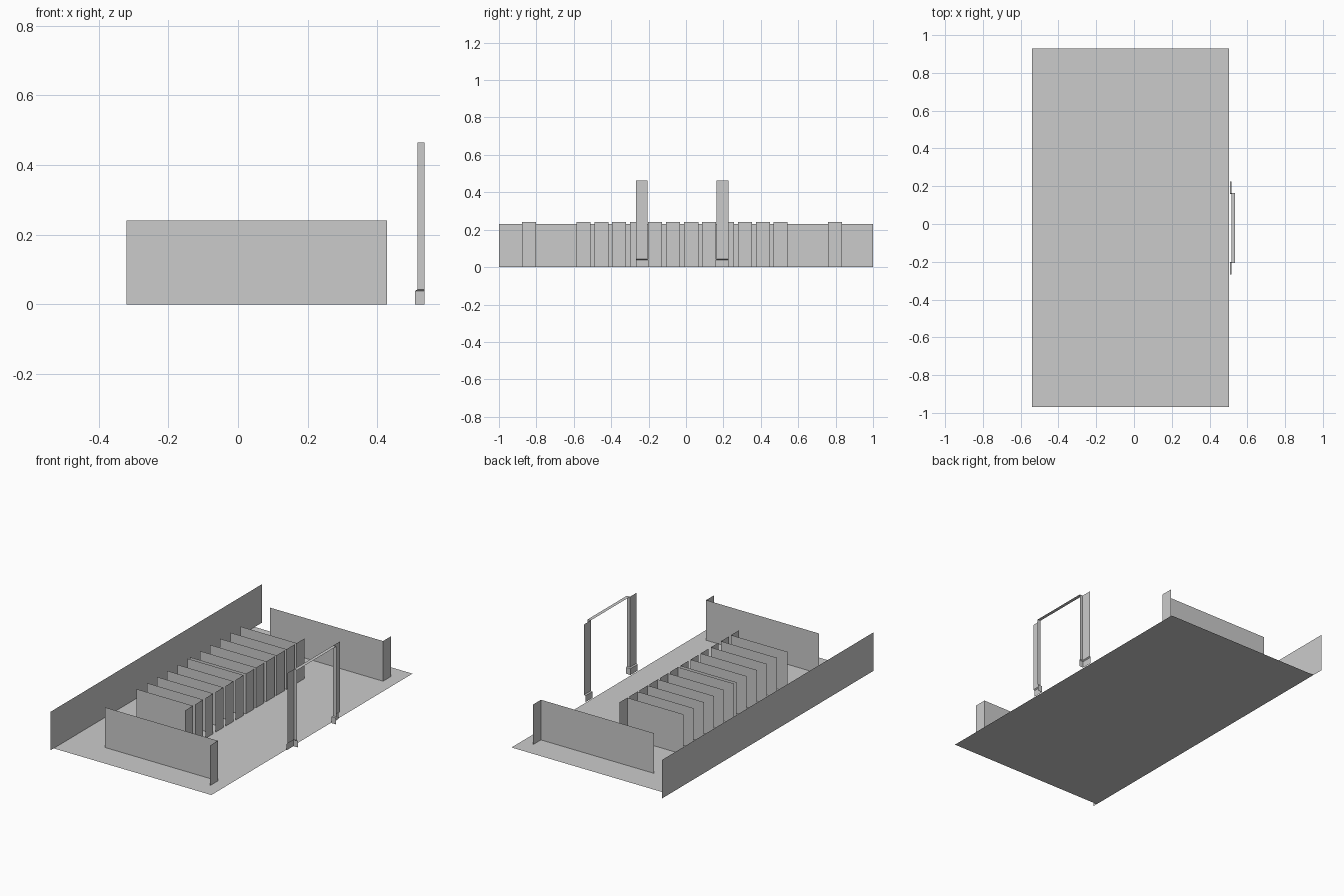
import bpy

if "Cube" in bpy.data.objects:
    bpy.data.objects.remove(bpy.data.objects["Cube"])

MID = -0.021  # symmetry line of the layout along y


def sheet(name, verts, faces):
    mesh = bpy.data.meshes.new(name)
    mesh.from_pydata(verts, [], faces)
    mesh.update()
    obj = bpy.data.objects.new(name, mesh)
    bpy.context.collection.objects.link(obj)
    return obj


def sweep_up(name, levels):
    """Open folded sheet: each level is (z, [(x, y), ...])."""
    n = len(levels[0][1])
    verts = [(x, y, z) for z, prof in levels for x, y in prof]
    faces = [(r * n + i, r * n + i + 1, (r + 1) * n + i + 1, (r + 1) * n + i)
             for r in range(len(levels) - 1) for i in range(n - 1)]
    return sheet(name, verts, faces)


def divider(name, x0, x1, inner, outer, side):
    """Upright panel along x with an end cap folded away from the middle."""
    prof = [(x0, MID + side * inner), (x1, MID + side * inner),
            (x1, MID + side * outer)]
    sweep_up(name, [(0, prof), (0.24, prof)])


# Floor
sheet("floor", [(-0.54, -0.97, 0), (0.503, -0.97, 0),
                (0.503, 0.93, 0), (-0.54, 0.93, 0)], [(0, 1, 2, 3)])

# Long rear wall
wall = [(-0.54, 1.0), (-0.54, -1.0)]
sweep_up("long_wall", [(0, wall), (0.23, wall)])

for side, tag in ((-1, "near"), (1, "far")):
    # Large end partition
    divider(f"end_partition_{tag}", -0.32, 0.428, 0.78, 0.855, side)

    # Row of smaller dividers
    for i in range(6):
        inner = 0.0115 + i * 0.0957
        divider(f"divider_{tag}_{i + 1}", -0.312, 0.06,
                inner, inner + 0.075, side)

    # Door post with a wider plinth
    def jamb(x, inner):
        return [(x, MID + side * 0.247), (x, MID + side * inner),
                (0.536, MID + side * inner)]
    sweep_up(f"door_post_{tag}", [(0, jamb(0.508, 0.180)),
                                  (0.038, jamb(0.508, 0.180)),
                                  (0.043, jamb(0.515, 0.185)),
                                  (0.464, jamb(0.515, 0.185))])

# Flat lintel between the posts
sheet("door_lintel", [(x, MID + s * 0.185, 0.464) for x, s in
                      ((0.515, -1), (0.536, -1), (0.536, 1), (0.515, 1))],
      [(0, 1, 2, 3)])
